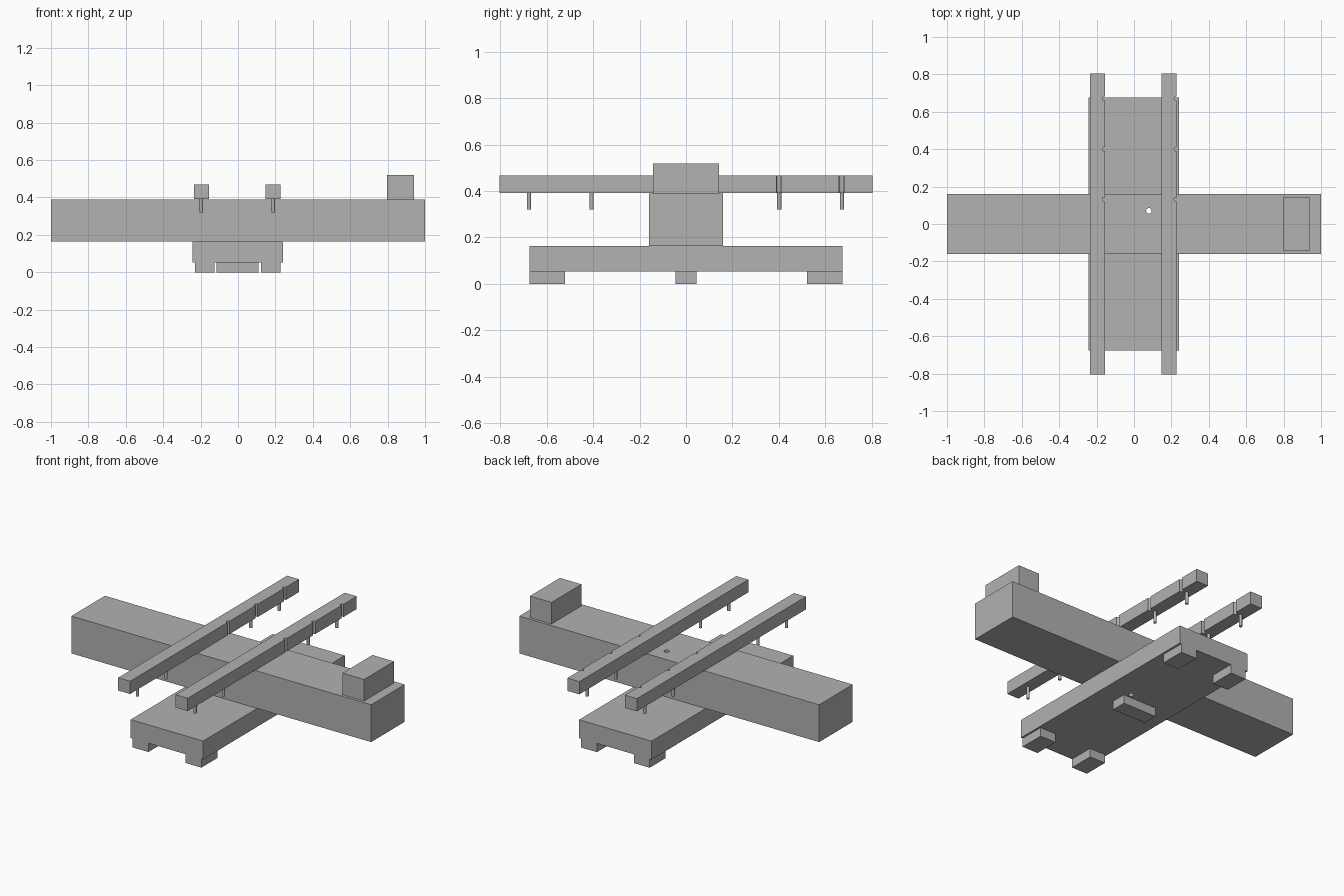
import bpy

if "Cube" in bpy.data.objects:
    bpy.data.objects.remove(bpy.data.objects["Cube"], do_unlink=True)

grey = bpy.data.materials.new("plain grey")
grey.use_nodes = True
grey.diffuse_color = (0.445, 0.445, 0.445, 1)
grey.node_tree.nodes["Principled BSDF"].inputs["Base Color"].default_value = grey.diffuse_color


def box(name, x, y, z):
    """Box spanning the given (low, high) ranges."""
    bpy.ops.mesh.primitive_cube_add(size=1, location=[sum(r) / 2 for r in (x, y, z)])
    ob = bpy.context.object
    ob.name = name
    ob.scale = [r[1] - r[0] for r in (x, y, z)]
    bpy.ops.object.transform_apply(location=True, rotation=False, scale=True)
    ob.data.materials.append(grey)
    return ob


def rod(name, x, y, z, radius):
    """Vertical round rod spanning the z range."""
    bpy.ops.mesh.primitive_cylinder_add(vertices=24, radius=radius, depth=z[1] - z[0],
                                        location=(x, y, sum(z) / 2))
    ob = bpy.context.object
    ob.name = name
    ob.data.materials.append(grey)
    bpy.ops.object.shade_smooth_by_angle()
    return ob


def drill(ob, x, y, radius):
    """Cut a vertical round hole right through a part."""
    cutter = rod("cutter", x, y, (-0.5, 1), radius)
    cutter.hide_render = True
    mod = ob.modifiers.new("hole", "BOOLEAN")
    mod.operation, mod.solver, mod.object = "DIFFERENCE", "EXACT", cutter
    bpy.context.view_layer.objects.active = ob
    bpy.ops.object.modifier_apply(modifier=mod.name)
    bpy.data.objects.remove(cutter, do_unlink=True)


# Crossed beam and base with a shared bore
beam = box("cross_beam", (-1, 1), (-0.16, 0.16), (0.164, 0.389))
base = box("base", (-0.243, 0.24), (-0.675, 0.675), (0.053, 0.164))
for part in (beam, base):
    drill(part, 0.08, 0.07, 0.015)

# Feet under the base
for end, y in (("front", (-0.675, -0.522)), ("back", (0.522, 0.675))):
    box(end + "_right_foot", (-0.23, -0.125), y, (0, 0.053))
    box(end + "_left_foot", (0.122, 0.228), y, (0, 0.053))
box("middle_foot", (-0.115, 0.11), (-0.046, 0.046), (0, 0.053))

# Block on the beam end
box("end_block", (0.797, 0.941), (-0.143, 0.143), (0.389, 0.519))

# Rails with edge notches and hanging pins
for side, x in (("right", -0.196), ("left", 0.188)):
    rail = box(side + "_rail", (x - 0.04, x + 0.04), (-0.805, 0.805), (0.391, 0.468))
    for y in (0.132, 0.4, 0.67):
        drill(rail, x + 0.037, y, 0.011)
    for y in (-0.677, -0.407, 0.402, 0.673):
        rod(side + "_rail_pin", x, y, (0.32, 0.391), 0.009)
